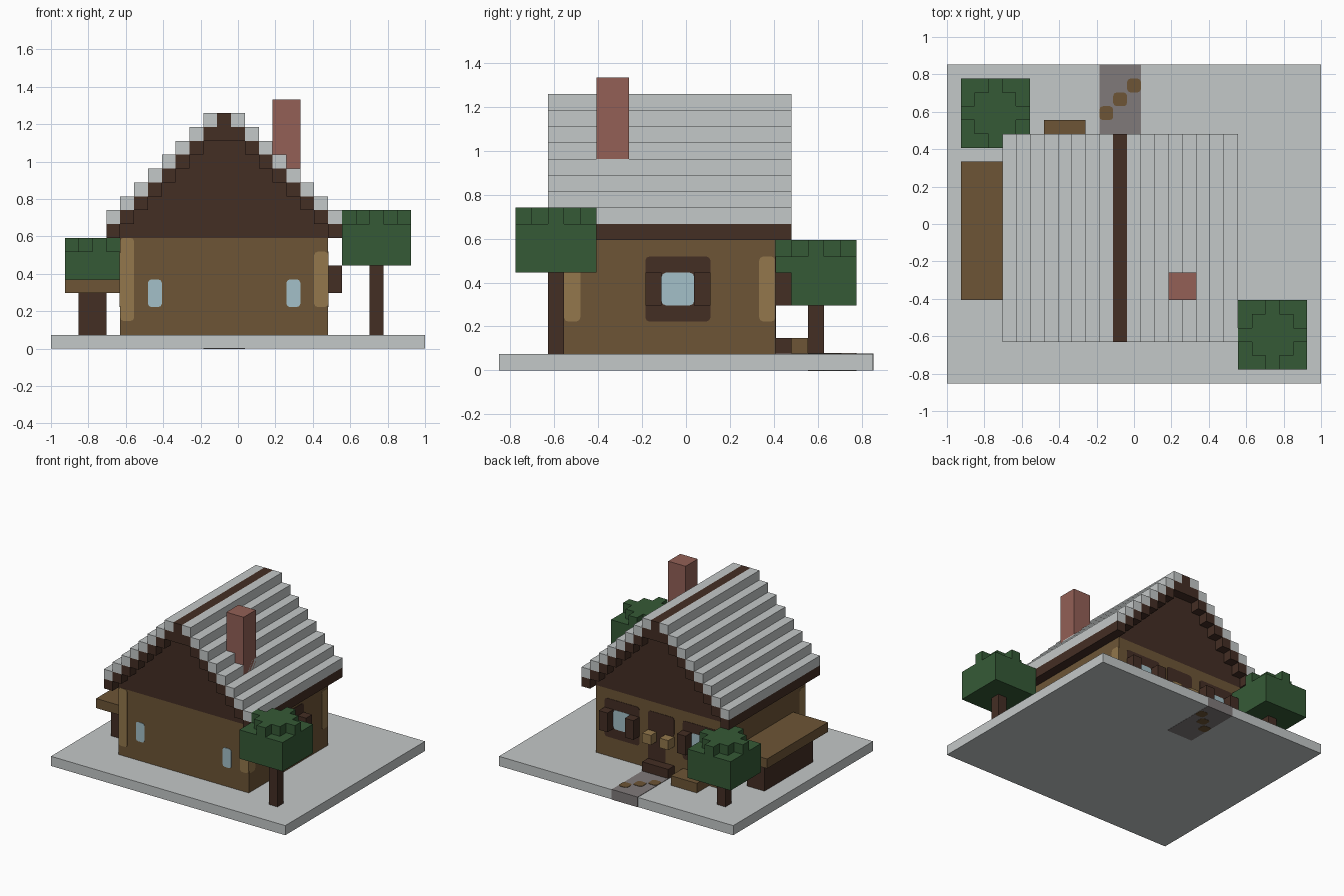
import bpy, bmesh
from mathutils import Vector

cube = bpy.data.objects.get("Cube")
if cube:
    bpy.data.objects.remove(cube, do_unlink=True)

V = 2 / 27                                  # size of one block
ORIGIN = Vector((-1, -11.5 * V, 0))


def material(name, *rgb):
    lin = [((c / 255 + 0.055) / 1.055) ** 2.4 for c in rgb] + [1]
    m = bpy.data.materials.new(name)
    m.use_nodes = True
    m.diffuse_color = lin
    m.node_tree.nodes["Principled BSDF"].inputs["Base Color"].default_value = lin
    return m


STONE = material("pale stone", 196, 200, 200)
PATH = material("path gray", 128, 122, 122)
WOOD = material("brown wood", 109, 85, 54)
DARK = material("dark timber", 68, 46, 36)
TAN = material("light wood", 147, 119, 76)
LEAF = material("leaf green", 53, 90, 54)
BRICK = material("brick red", 147, 96, 86)
GLASS = material("window blue", 164, 192, 200)


def blocks(name, mat, boxes, bevel_axis=None):
    """Boxes given as (low corner, high corner) in block units."""
    bm = bmesh.new()
    for lo, hi in boxes:
        lo, hi = Vector(lo), Vector(hi)
        verts = bmesh.ops.create_cube(bm, size=1)["verts"]
        for v in verts:
            v.co = ORIGIN + V * Vector([(a + b) / 2 + c * (b - a) for a, b, c in zip(lo, hi, v.co)])
        if bevel_axis is not None:
            edges = {e for v in verts for e in v.link_edges}
            along = [e for e in edges
                     if abs((e.verts[0].co - e.verts[1].co).normalized()[bevel_axis]) > 0.9]
            bmesh.ops.bevel(bm, geom=along, offset=0.25 * V, segments=2, profile=0.5, affect='EDGES')
    me = bpy.data.meshes.new(name)
    bm.to_mesh(me)
    bm.free()
    me.materials.append(mat)
    ob = bpy.data.objects.new(name, me)
    bpy.context.collection.objects.link(ob)
    return ob


def plate(name, mat, axis, at, a, b, layer=1):
    """Thin rounded plate on a wall: axis is its normal, a and b its two spans."""
    t = 0.04 * layer
    spans = [a, b]
    spans.insert(axis, (at - t, at + t))
    blocks(name, mat, [([s[0] for s in spans], [s[1] for s in spans])], axis)


# Ground, with the path running through its full thickness
blocks("ground", STONE, [((0, 0, 0), (27, 23, 1))])
blocks("path", PATH, [((11, 17, -0.02), (14, 23.02, 1.04))])
blocks("stepping_stones", WOOD,
       [((11 + n, 19 + n, -0.04), (12 + n, 20 + n, 1.08)) for n in range(3)], 2)

# Walls
blocks("walls", WOOD, [((5, 4, 1), (20, 17, 8))])

# Stepped roof: gable fill, timber rafters and stone covering
blocks("gables", DARK, [((k - 3, 4, k), (28 - k, 17, k + 1)) for k in range(8, 16)])
rafters, covering = [], []
for k in range(8, 16):
    for i in (k - 4, 28 - k):
        rafters.append(((i, 3, k), (i + 1, 18, k + 1)))
        covering.append(((i, 3, k + 1), (i + 1, 18, k + 2)))
rafters.append(((12, 3, 15), (13, 18, 17)))
blocks("roof_timbers", DARK, rafters)
blocks("roof_covering", STONE, covering)
blocks("chimney", BRICK, [((16, 6, 11), (18, 8, 18))])

# Light corner posts on the walls
for i, z in ((5, (2, 8)), (19, (3, 7))):
    plate("front_corner_post", TAN, 1, 4, (i, i + 1), z)
for j in (4, 16):
    for x in (5, 20):
        plate("side_corner_post", TAN, 0, x, (j, j + 1), (3, 7))

# Narrow front windows
for i in (7, 17):
    plate("front_window", GLASS, 1, 4, (i, i + 1), (3, 5))


# Framed windows with projecting shutters
def framed_window(name, axis, wall, start):
    plate(name + "_frame", DARK, axis, wall, (start, start + 4), (3, 7))
    plate(name + "_glass", GLASS, axis, wall, (start + 1, start + 3), (4, 6), 1.5)
    boxes = []
    for s in (start, start + 3):
        lo, hi = [s, 4], [s + 1, 6]
        lo.insert(axis, wall)
        hi.insert(axis, wall + 1)
        boxes.append((lo, hi))
    blocks(name + "_shutters", DARK, boxes)


framed_window("side_window", 0, 20, 9)
framed_window("back_window_east", 1, 17, 15)
framed_window("back_window_west", 1, 17, 6)

# Back door, doorstep, lamps and planter
plate("door_arch", DARK, 1, 17, (11, 14), (5, 7))
plate("door", DARK, 1, 17, (12, 14), (1.5, 5.5), 0.9)
blocks("doorstep", DARK, [((11, 17, 1), (14, 18, 2))])
blocks("door_lamps", TAN, [((i, 17, 4), (i + 1, 18, 5)) for i in (11, 13)])
blocks("planter", WOOD, [((7, 17, 1), (10, 19, 2))])

# Long counter beside the house
blocks("counter_top", WOOD, [((1, 6, 4), (5, 16, 5))])
blocks("counter_base", DARK, [((2, 7, 1), (4, 15, 4))])


# Trees: square crown topped by a stepped diamond
def tree(name, i, j, base):
    blocks(name + "_trunk", DARK, [((i + 2, j + 2, 1), (i + 3, j + 3, base))])
    top = base + 3
    crown = [((i, j, base), (i + 5, j + 5, top))]
    for r in range(5):
        inset = abs(r - 2)
        crown.append(((i + inset, j + r, top), (i + 5 - inset, j + r + 1, top + 1)))
    blocks(name + "_crown", LEAF, crown)


tree("front_tree", 21, 1, 6)
tree("back_tree", 1, 17, 4)
